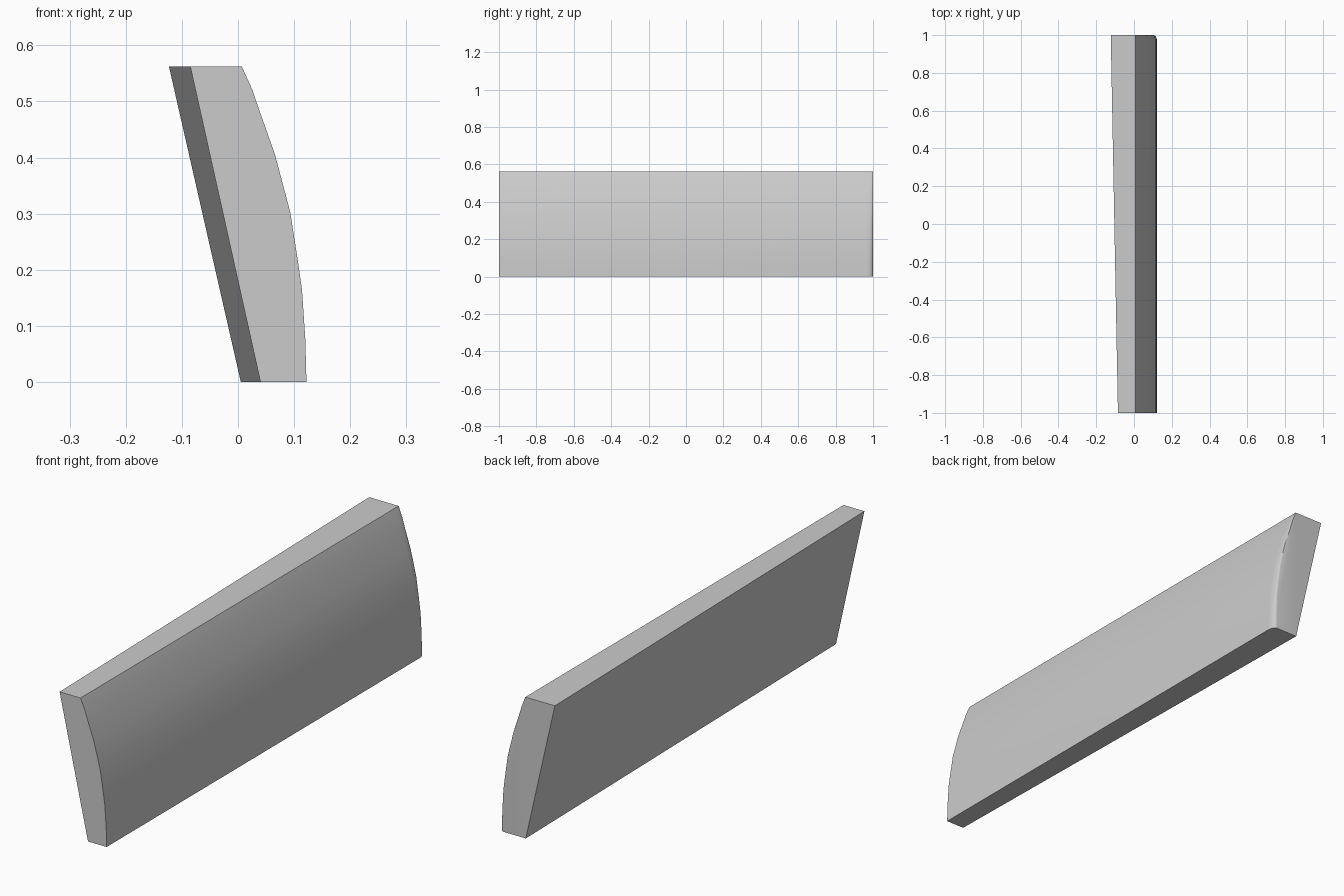
import bpy, bmesh, math

if "Cube" in bpy.data.objects:
    bpy.data.objects.remove(bpy.data.objects["Cube"])

H = 0.562
# Curved front profile (x, z), from bottom to top
front = [(0.122, 0), (0.120, 0.075), (0.114, 0.165), (0.107, 0.214), (0.093, 0.303),
         (0.078, 0.36), (0.066, 0.405), (0.043, 0.47), (0.025, 0.522), (0.007, H)]


def section(y, round_t):
    """Cross-section at y; round_t 0..1 progresses through the rounded end corner."""
    f = (y + 1) / 2
    pull = 1 - math.sqrt(max(0, 1 - round_t ** 2))
    pts = [(x - 0.02 * (1 - z / H) ** 0.8 * pull, y, z) for x, z in front]
    # Flat leaning back, flaring slightly towards +y
    pts.append((-0.085 - 0.038 * f, y, H))
    pts.append((0.040 - 0.035 * f, y, 0))
    return pts


bm = bmesh.new()
r = 0.032
stations = [(-1, 0)]
for i in range(7):
    t = math.sin(math.pi / 2 * i / 6)
    stations.append((1 - r + r * t, t))
rings = [[bm.verts.new(p) for p in section(*s)] for s in stations]

# Loft between sections and cap both ends
n = len(rings[0])
for a, b in zip(rings, rings[1:]):
    for i in range(n):
        j = (i + 1) % n
        bm.faces.new((a[i], a[j], b[j], b[i]))
bm.faces.new(rings[0])
bm.faces.new(rings[-1])
bmesh.ops.recalc_face_normals(bm, faces=bm.faces)

mesh = bpy.data.meshes.new("curved_panel")
bm.to_mesh(mesh)
bm.free()
panel = bpy.data.objects.new("curved_panel", mesh)
bpy.context.collection.objects.link(panel)

# Smooth the curved front, keep the panel edges sharp
bpy.context.view_layer.objects.active = panel
panel.select_set(True)
bpy.ops.object.shade_smooth_by_angle(angle=math.radians(30))
